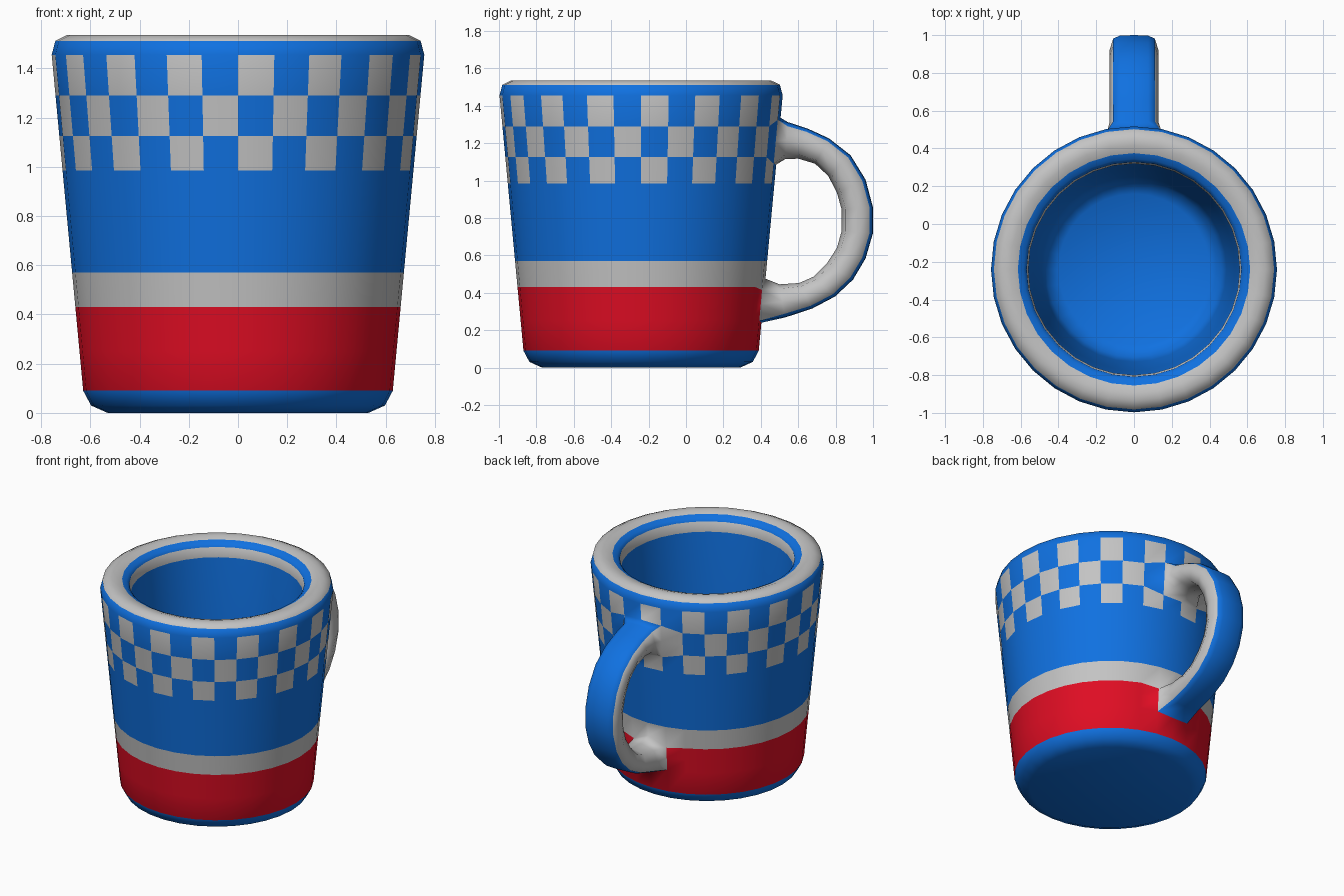
import bpy, bmesh, math

if "Cube" in bpy.data.objects:
    bpy.data.objects.remove(bpy.data.objects["Cube"])

BLUE, GREY, RED = 0, 1, 2
N = 32            # sides around the cup
CY = -0.24        # cup axis position in y


def material(name, colour):
    m = bpy.data.materials.new(name)
    m.diffuse_color = (*colour, 1)
    m.use_nodes = True
    m.node_tree.nodes["Principled BSDF"].inputs["Base Color"].default_value = m.diffuse_color
    return m


def wall(z):
    """Radius of the tapered outer wall at height z."""
    return 0.629 + (z - 0.09) * 0.128 / 1.365


bm = bmesh.new()


def face(verts, colour):
    unique = list(dict.fromkeys(verts))
    f = bm.faces.new(unique)
    f.material_index = colour
    f.smooth = True


# Cup profile: radius, height, colour of the band above (CHECK_A/B = alternating)
CHECK_A, CHECK_B = 10, 11
profile = [(0.53, 0.0, BLUE), (0.597, 0.03, BLUE)]
profile += [(wall(z), z, c) for z, c in [
    (0.09, RED), (0.25, RED), (0.34, RED), (0.43, GREY), (0.57, BLUE),
    (0.985, CHECK_A), (1.125, CHECK_B), (1.205, CHECK_B), (1.29, CHECK_A),
    (1.455, BLUE)]]
profile += [
    (0.742, 1.512, GREY), (0.695, 1.535, GREY), (0.655, 1.535, GREY),
    (0.615, 1.522, BLUE), (0.585, 1.508, BLUE), (0.568, 1.49, GREY),
    (0.56, 1.42, BLUE), (0.535, 1.0, BLUE), (0.49, 0.32, BLUE),
    (0.465, 0.21, BLUE), (0.40, 0.165, BLUE)]

rings = []
for r, z, _ in profile:
    angles = [2 * math.pi * j / N for j in range(N)]
    rings.append([bm.verts.new((r * math.sin(a), CY - r * math.cos(a), z)) for a in angles])

# Bands of the cup, leaving two openings at the back where the handle joins
LOW, HIGH = 3, 8      # first profile row of each opening
for i in range(len(profile) - 1):
    for j in range(N):
        if j in (15, 16) and i in (LOW, LOW + 1, HIGH, HIGH + 1):
            continue
        k = (j + 1) % N
        colour = profile[i][2]
        if colour >= CHECK_A:
            colour = GREY if (j + colour - CHECK_A) % 2 == 0 else BLUE
        face([rings[i][j], rings[i][k], rings[i + 1][k], rings[i + 1][j]], colour)
face(rings[0], BLUE)      # underside
face(rings[-1], BLUE)     # inside floor


def opening(outer_row, mid_row, inner_row, heights):
    """Pull the opening's rim to the handle root; return it in section order."""
    for row, (centre, side) in zip((outer_row, mid_row, inner_row), heights):
        for j, z in ((15, side), (16, centre), (17, side)):
            v = rings[row][j]
            s = wall(z) / profile[row][0]
            v.co = (v.co.x * s, CY + (v.co.y - CY) * s, z)
    o, m, n = rings[outer_row], rings[mid_row], rings[inner_row]
    return [o[16], o[15], o[15], m[15], n[15], n[16], n[17], m[17], o[17], o[17]]


top_root = opening(HIGH + 2, HIGH + 1, HIGH, [(1.335, 1.325), (1.21, 1.21), (1.085, 1.09)])
low_root = opening(LOW, LOW + 1, LOW + 2, [(0.24, 0.25), (0.34, 0.34), (0.475, 0.415)])

# Handle cross-section: half width, fraction from outer to inner edge
half = [(0, 0), (0.075, 0.015), (0.11, 0.11), (0.13, 0.48), (0.1, 0.87), (0, 1)]
section = half + [(-x, t) for x, t in half[4:0:-1]]

# Handle stations: outer y, z and inner y, z
stations = [
    (0.545, 1.312, 0.53, 1.114), (0.65, 1.278, 0.60, 1.117),
    (0.765, 1.225, 0.69, 1.09), (0.88, 1.135, 0.76, 1.025),
    (0.96, 1.005, 0.807, 0.935), (1.0, 0.855, 0.832, 0.845),
    (1.0, 0.72, 0.832, 0.73), (0.96, 0.583, 0.807, 0.64),
    (0.893, 0.47, 0.755, 0.56), (0.797, 0.38, 0.68, 0.485),
    (0.674, 0.315, 0.605, 0.452), (0.53, 0.268, 0.50, 0.445)]
loops = [top_root]
for oy, oz, iy, iz in stations:
    loops.append([bm.verts.new((x, oy + (iy - oy) * t, oz + (iz - oz) * t))
                  for x, t in section])
loops.append(low_root)

# Handle skin: blue back strip, grey sides and inside
for a, b in zip(loops, loops[1:]):
    for j in range(10):
        k = (j + 1) % 10
        face([a[j], a[k], b[k], b[j]], BLUE if j in (0, 1, 8, 9) else GREY)

bmesh.ops.recalc_face_normals(bm, faces=bm.faces[:])
mesh = bpy.data.meshes.new("mug")
bm.to_mesh(mesh)
bm.free()
mesh.materials.append(material("blue", (0.005, 0.165, 0.75)))
mesh.materials.append(material("light grey", (0.55, 0.55, 0.55)))
mesh.materials.append(material("red", (0.74, 0.004, 0.017)))
mug = bpy.data.objects.new("mug", mesh)
bpy.context.collection.objects.link(mug)
